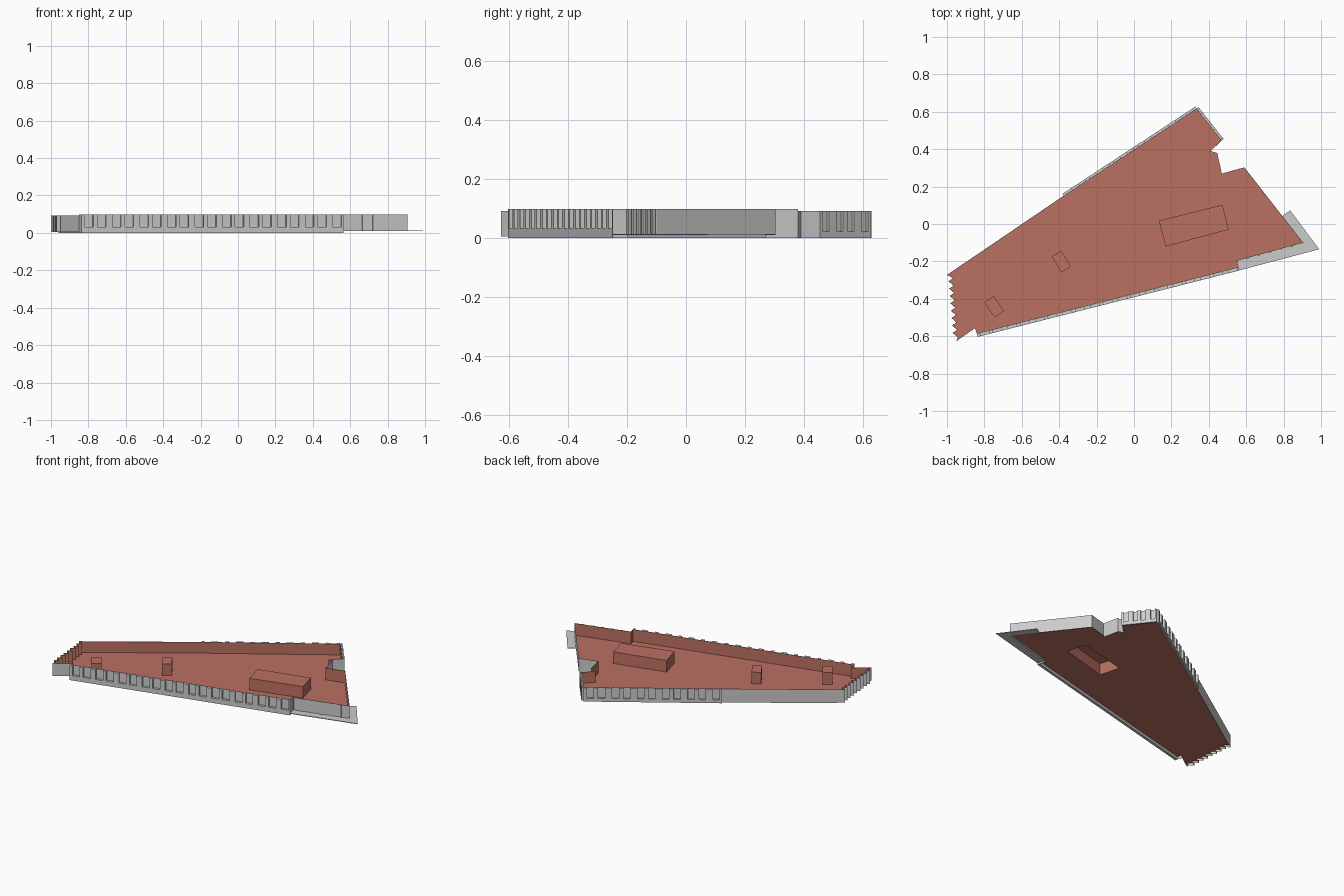
import bpy, bmesh
from mathutils import Vector as V

if "Cube" in bpy.data.objects:
    bpy.data.objects.remove(bpy.data.objects["Cube"])

red = bpy.data.materials.new("roof_red")
red.diffuse_color = (0.5, 0.16, 0.12, 1)
red.use_nodes = True
red.node_tree.nodes["Principled BSDF"].inputs["Base Color"].default_value = red.diffuse_color


def finish(name, bm, mat=None):
    bmesh.ops.remove_doubles(bm, verts=bm.verts, dist=1e-5)
    me = bpy.data.meshes.new(name)
    bm.to_mesh(me)
    bm.free()
    ob = bpy.data.objects.new(name, me)
    bpy.context.collection.objects.link(ob)
    if mat:
        me.materials.append(mat)


def quad(bm, *pts):
    bm.faces.new([bm.verts.new(p) for p in pts])


def at(p, z):
    return (p[0], p[1], z)


def prism(bm, pts, z0, z1, bottom=True):
    n = len(pts)
    for i in range(n):
        a, b = pts[i], pts[(i + 1) % n]
        quad(bm, at(a, z0), at(b, z0), at(b, z1), at(a, z1))
    quad(bm, *[at(p, z1) for p in pts])
    if bottom:
        quad(bm, *[at(p, z0) for p in reversed(pts)])


def out(d):
    return V((-d.y, d.x)).normalized()


def inset(pts, t):
    res = []
    for i, p in enumerate(pts):
        n1 = out(p - pts[i - 1])
        n2 = out(pts[(i + 1) % len(pts)] - p)
        m = n1 + n2
        res.append(p - m * t * min(2 / max(m.length_squared, 0.1), 2) * 0.5 * 2 / 2)
    return res


# Footprint, clockwise: x, y, then bottom and top of the wall that starts there
rows = [
    (-0.96, -0.245, 0.0, 0.092), (-0.375, 0.152, 0.0, 0.092),
    (0.335, 0.618, 0.0, 0.092), (0.47, 0.447, 0.0, 0.092),
    (0.41, 0.39, 0.0, 0.092), (0.445, 0.38, 0.0, 0.098),
    (0.47, 0.27, 0.01, 0.098), (0.59, 0.303, 0.012, 0.098),
    (0.905, -0.10, 0.012, 0.098), (0.55, -0.197, 0.0, 0.098),
    (0.56, -0.233, 0.0, 0.098), (-0.84, -0.588, 0.0, 0.098),
    (-0.85, -0.557, 0.005, 0.092), (-0.95, -0.627, 0.005, 0.092),
]
pts = [V(r[:2]) for r in rows]
zs = [r[2:] for r in rows]
# Sawtooth end wall
lo, hi = V((-0.943, -0.605)), V((-0.968, -0.29))
teeth = 8
for k in range(teeth):
    valley = lo.lerp(hi, k / teeth)
    peak = lo.lerp(hi, (k + 0.75) / teeth) + V((-0.025, -0.006))
    pts += [valley, peak]
    zs += [(0.005, 0.092)] * 2
pts += [V((-0.968, -0.29)), V((-1.0, -0.272))]
zs += [(0.005, 0.092)] * 2
inner = inset(pts, 0.006)
FLOOR = 0.018

# Outer walls with rim, and red inner lining
walls, lining = bmesh.new(), bmesh.new()
N = len(pts)
for i in range(N):
    j = (i + 1) % N
    z0, z1 = zs[i]
    a, b, c, d = pts[i], pts[j], inner[j], inner[i]
    quad(walls, at(b, z0), at(a, z0), at(a, z1), at(b, z1))
    quad(walls, at(a, z1), at(d, z1), at(c, z1), at(b, z1))
    quad(walls, at(a, z0), at(b, z0), at(c, FLOOR), at(d, FLOOR))
    quad(lining, at(d, FLOOR), at(c, FLOOR), at(c, z1), at(d, z1))
finish("outer_walls", walls)
finish("parapet_lining", lining, red)

# Rooftop blocks, the large one open underneath
plant = [V(p) for p in [(0.133, 0.017), (0.473, 0.102), (0.507, -0.03), (0.17, -0.12)]]
huts = [[(-0.44, -0.175), (-0.39, -0.143), (-0.337, -0.225), (-0.387, -0.26)],
        [(-0.80, -0.42), (-0.75, -0.385), (-0.695, -0.465), (-0.745, -0.50)]]
for name, poly in [("plant_room", plant), ("stair_hut_east", huts[0]), ("stair_hut_west", huts[1])]:
    bm = bmesh.new()
    prism(bm, list(reversed(poly)), FLOOR, 0.096, bottom=False)
    finish(name, bm, red)

# Sunken roof deck with an opening under the plant room
bm = bmesh.new()
for loop in (inner, plant):
    vs = [bm.verts.new(at(p, FLOOR)) for p in loop]
    for i in range(len(vs)):
        bm.edges.new((vs[i - 1], vs[i]))
bmesh.ops.triangle_fill(bm, use_beauty=True, use_dissolve=False, edges=bm.edges[:], normal=(0, 0, 1))
finish("roof_deck", bm, red)


def facade(name, i, n, depth, base, pier=0.35):
    """Plinth and window piers standing proud of wall i."""
    a, b = pts[i], pts[(i + 1) % N]
    o = out(b - a) * depth
    z0, z1 = zs[i]
    bm = bmesh.new()

    def block(s, t, lo, hi):
        p, q = a.lerp(b, s), a.lerp(b, t)
        prism(bm, [q, q + o, p + o, p], lo, hi)

    if base > z0:
        block(0, 1, z0, base)
    w = pier / n
    for k in range(n + 1):
        wk = w * (1.3 if k % 2 else 0.8)
        block(max(0, k / n - wk / 2), min(1, k / n + wk / 2), max(base, z0), z1)
    finish(name, bm)


facade("front_facade", 10, 19, 0.016, 0.032)
facade("front_wing_facade", 8, 6, 0.004, 0.0, 0.2)
facade("back_facade", 1, 11, 0.012, 0.022, 0.45)
facade("corner_facade", 2, 4, 0.012, 0.022, 0.45)

# Paved terrace wrapping the right corner
bm = bmesh.new()
prism(bm, [V(p) for p in [(0.555, -0.25), (0.99, -0.135), (0.835, 0.073), (0.79, 0.04), (0.90, -0.10), (0.55, -0.197)]],
      0.010, 0.014)
finish("terrace", bm)
